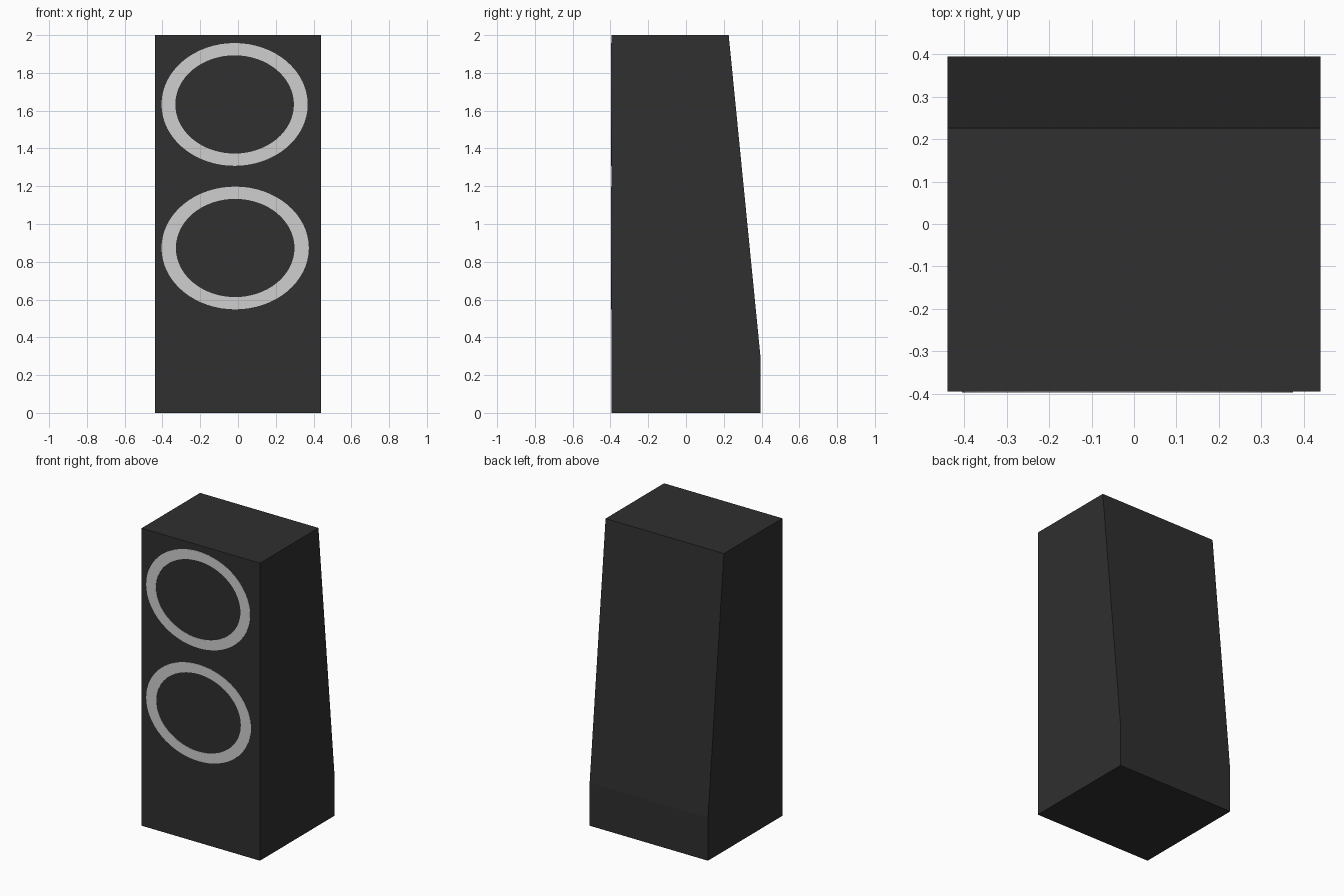
import bpy, bmesh, math

if "Cube" in bpy.data.objects:
    bpy.data.objects.remove(bpy.data.objects["Cube"])


def material(name, c):
    m = bpy.data.materials.new(name)
    m.diffuse_color = (c, c, c, 1)
    m.use_nodes = True
    m.node_tree.nodes["Principled BSDF"].inputs["Base Color"].default_value = m.diffuse_color
    return m


black = material("charcoal", 0.029)
silver = material("light_grey", 0.62)


def make_object(name, bm, mat):
    bmesh.ops.recalc_face_normals(bm, faces=bm.faces)
    me = bpy.data.meshes.new(name)
    bm.to_mesh(me)
    bm.free()
    me.materials.append(mat)
    ob = bpy.data.objects.new(name, me)
    bpy.context.collection.objects.link(ob)
    return ob


FRONT = -0.395

# Cabinet: side profile (y, z) extruded across the width, with a sloping back
profile = [(FRONT, 0), (0.395, 0), (0.395, 0.29), (0.226, 2), (FRONT, 2)]
bm = bmesh.new()
side = bm.faces.new([bm.verts.new((-0.44, y, z)) for y, z in profile])
ext = bmesh.ops.extrude_face_region(bm, geom=[side], use_keep_orig=True)
bmesh.ops.translate(bm, vec=(0.88, 0, 0),
                    verts=[v for v in ext["geom"] if isinstance(v, bmesh.types.BMVert)])
make_object("cabinet", bm, black)


# Speaker rings: thin flat oval plates on the front
def ring(name, cx, cz, outer, inner, n=64):
    bm = bmesh.new()
    loops = []
    for (rx, rz), y in ((outer, FRONT), (outer, FRONT - 0.002),
                        (inner, FRONT - 0.002), (inner, FRONT)):
        loops.append([bm.verts.new((cx + rx * math.cos(2 * math.pi * i / n), y,
                                    cz + rz * math.sin(2 * math.pi * i / n)))
                      for i in range(n)])
    for k in range(4):
        a, b = loops[k], loops[(k + 1) % 4]
        for i in range(n):
            j = (i + 1) % n
            bm.faces.new((a[i], a[j], b[j], b[i]))
    make_object(name, bm, silver)


ring("upper_speaker_ring", -0.018, 1.633, (0.387, 0.325), (0.314, 0.26))
ring("lower_speaker_ring", -0.015, 0.873, (0.390, 0.325), (0.314, 0.26))
